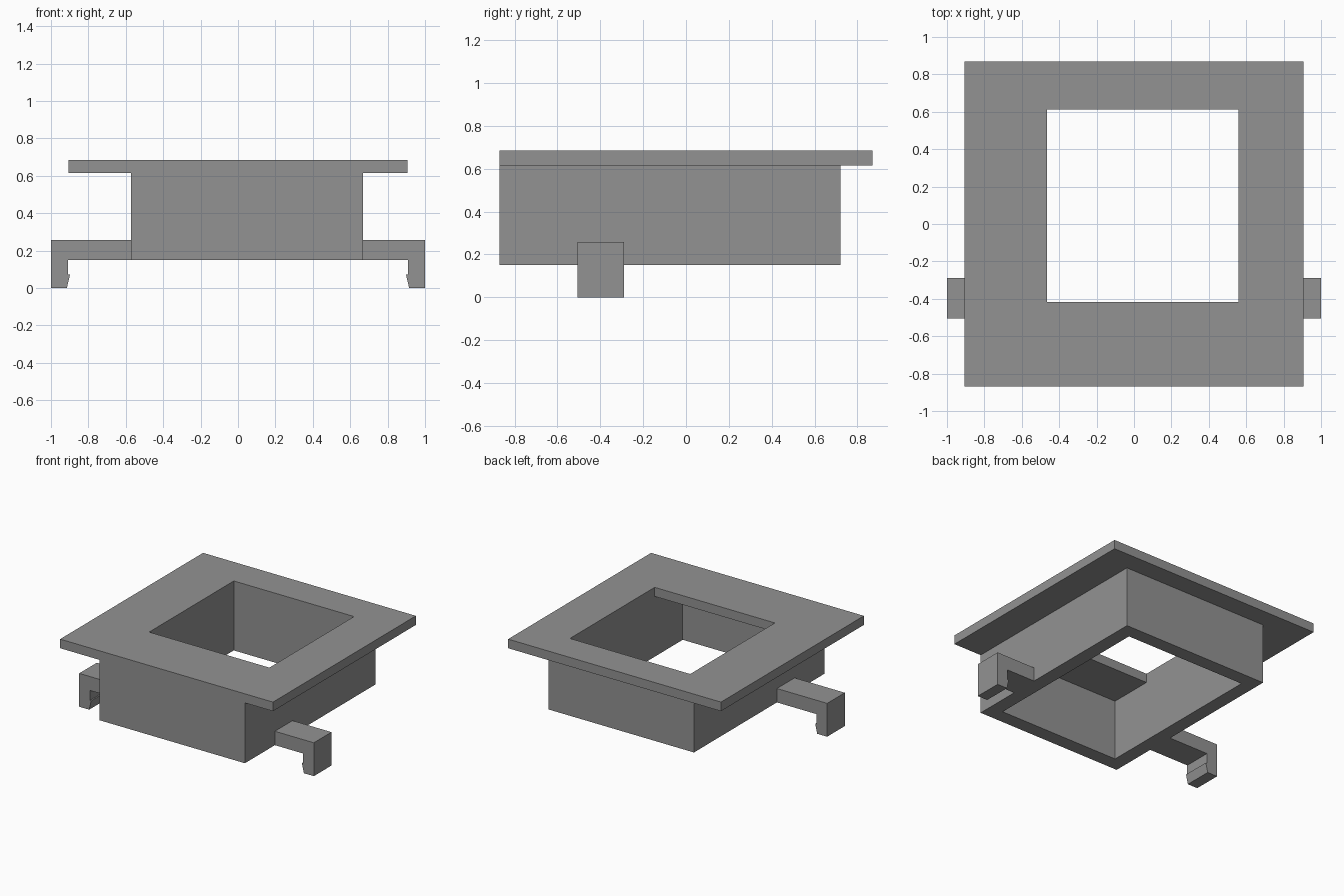
import bpy, bmesh

if "Cube" in bpy.data.objects:
    bpy.data.objects.remove(bpy.data.objects["Cube"])

grey = bpy.data.materials.new("mid grey")
grey.diffuse_color = (0.29, 0.29, 0.29, 1)
grey.use_nodes = True
grey.node_tree.nodes["Principled BSDF"].inputs["Base Color"].default_value = grey.diffuse_color


def finish(name, bm):
    bmesh.ops.recalc_face_normals(bm, faces=bm.faces[:])
    mesh = bpy.data.meshes.new(name)
    bm.to_mesh(mesh)
    bm.free()
    mesh.materials.append(grey)
    obj = bpy.data.objects.new(name, mesh)
    bpy.context.collection.objects.link(obj)
    return obj


def corners(x0, x1, y0, y1):
    return [(x0, y0), (x1, y0), (x1, y1), (x0, y1)]


def frame(name, outer, inner, z0, z1):
    """Rectangular ring with an off-centre opening."""
    bm = bmesh.new()
    loops = [[bm.verts.new((x, y, z)) for x, y in corners(*r)]
             for r, z in ((outer, z0), (outer, z1), (inner, z1), (inner, z0))]
    for k in range(4):
        a, b = loops[k], loops[(k + 1) % 4]
        for i in range(4):
            j = (i + 1) % 4
            bm.faces.new((a[i], a[j], b[j], b[i]))
    return finish(name, bm)


def hook(name, side, root):
    """Arm with a downward leg and a small inward barb, extruded along y."""
    profile = [(root, 0.257), (1, 0.257), (1, 0), (0.915, 0), (0.898, 0.072),
               (0.909, 0.072), (0.909, 0.15), (root, 0.15)]
    bm = bmesh.new()
    face = bm.faces.new([bm.verts.new((side * x, -0.505, z)) for x, z in profile])
    ext = bmesh.ops.extrude_face_region(bm, geom=[face])
    moved = [v for v in ext["geom"] if isinstance(v, bmesh.types.BMVert)]
    bmesh.ops.translate(bm, vec=(0, 0.215, 0), verts=moved)
    return finish(name, bm)


# Top flange with the opening
frame("top_flange", (-0.907, 0.907, -0.87, 0.87), (-0.465, 0.56, -0.418, 0.613), 0.615, 0.685)

# Hollow body; its cavity runs further forward than the opening
frame("body_walls", (-0.572, 0.668, -0.87, 0.72), (-0.465, 0.56, -0.76, 0.613), 0.15, 0.615)

# Side clips
hook("left_clip", -1, 0.572)
hook("right_clip", 1, 0.668)
